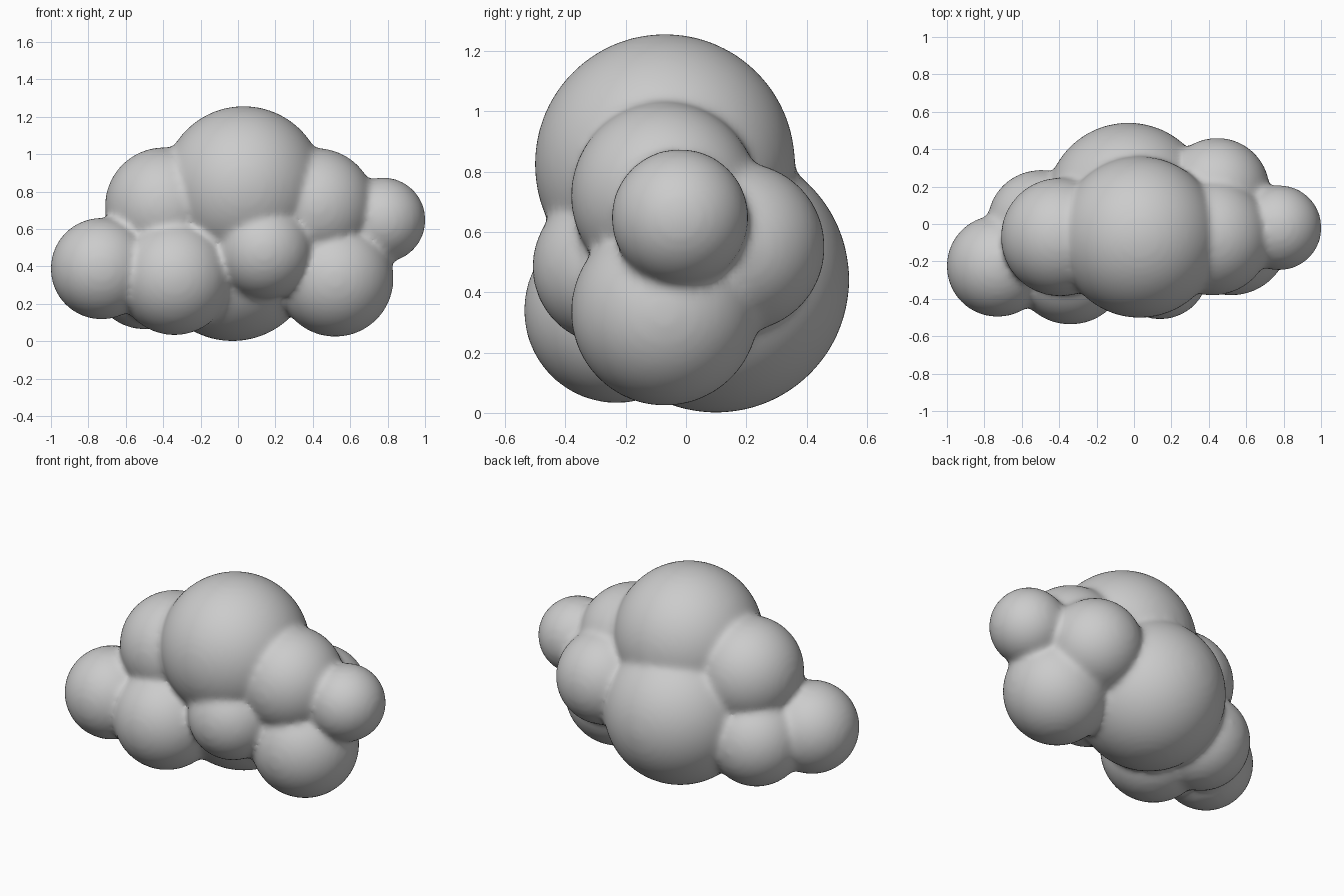
import bpy
import bmesh
from mathutils import Matrix

if "Cube" in bpy.data.objects:
    bpy.data.objects.remove(bpy.data.objects["Cube"])

# Puffs: x, y, z, radius
PUFFS = [
    (0.03, -0.07, 0.825, 0.432),    # large top
    (-0.03, 0.10, 0.442, 0.442),    # large back, low
    (-0.395, -0.07, 0.72, 0.317),   # upper left
    (-0.73, -0.225, 0.388, 0.272),  # far left
    (-0.34, -0.23, 0.34, 0.308),    # front left, low
    (-0.50, 0.005, 0.347, 0.284),   # back left, low
    (0.14, -0.25, 0.485, 0.26),     # front middle
    (0.52, -0.07, 0.335, 0.312),    # right, low
    (0.42, -0.07, 0.72, 0.312),     # upper right
    (0.775, -0.02, 0.648, 0.228),   # far right
    (0.445, 0.18, 0.55, 0.281),     # back right
]

# Overlapping spheres in one mesh
bm = bmesh.new()
for x, y, z, r in PUFFS:
    bmesh.ops.create_icosphere(bm, subdivisions=5, radius=r,
                               matrix=Matrix.Translation((x, y, z)))
mesh = bpy.data.meshes.new("cloud")
bm.to_mesh(mesh)
bm.free()
cloud = bpy.data.objects.new("cloud", mesh)
bpy.context.collection.objects.link(cloud)

# Fuse into one skin and soften the creases
fuse = cloud.modifiers.new("fuse", 'REMESH')
fuse.mode = 'VOXEL'
fuse.voxel_size = 0.018
fuse.use_smooth_shade = True
soften = cloud.modifiers.new("soften", 'SMOOTH')
soften.factor = 0.5
soften.iterations = 14
